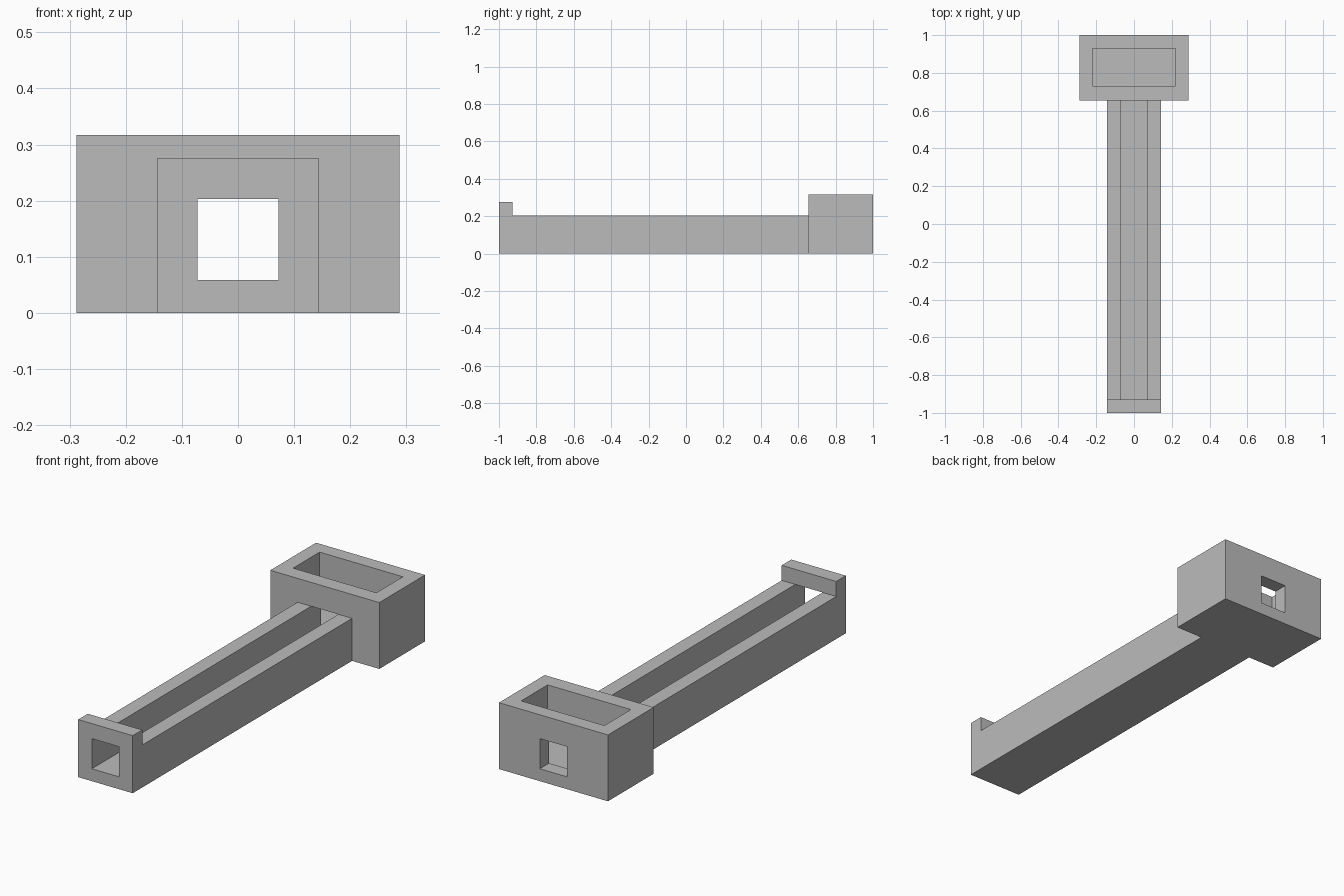
import bpy
import bmesh

if "Cube" in bpy.data.objects:
    bpy.data.objects.remove(bpy.data.objects["Cube"], do_unlink=True)

GREY = (0.5, 0.5, 0.5, 1.0)
grey = bpy.data.materials.new("plain_grey")
grey.use_nodes = True
grey.diffuse_color = GREY
grey.node_tree.nodes["Principled BSDF"].inputs["Base Color"].default_value = GREY


def side_extrusion(name, profile, half_width):
    """Extrude a (y, z) outline across x, centred on x = 0."""
    bm = bmesh.new()
    face = bm.faces.new([bm.verts.new((-half_width, y, z)) for y, z in profile])
    ext = bmesh.ops.extrude_face_region(bm, geom=[face])
    moved = [v for v in ext["geom"] if isinstance(v, bmesh.types.BMVert)]
    bmesh.ops.translate(bm, vec=(2 * half_width, 0, 0), verts=moved)
    bmesh.ops.recalc_face_normals(bm, faces=bm.faces)
    mesh = bpy.data.meshes.new(name)
    bm.to_mesh(mesh)
    bm.free()
    mesh.materials.append(grey)
    obj = bpy.data.objects.new(name, mesh)
    bpy.context.collection.objects.link(obj)
    return obj


def rect(y0, y1, z0, z1):
    return [(y0, z0), (y1, z0), (y1, z1), (y0, z1)]


def cut(body, cutter):
    mod = body.modifiers.new(cutter.name, "BOOLEAN")
    mod.operation = "DIFFERENCE"
    mod.solver = "EXACT"
    mod.object = cutter
    cutter.hide_render = True
    cutter.display_type = "WIRE"
    cutter.hide_set(True)


FLOOR, RAIL_TOP, BAR_TOP, BOX_TOP = 0.059, 0.203, 0.275, 0.317
BAR_BACK, BOX_FRONT = -0.928, 0.655
HOLE = 0.072

# Long channel with a raised crossbar at the front
channel = side_extrusion("channel", [
    (-1, 0), (BOX_FRONT, 0), (BOX_FRONT, RAIL_TOP),
    (BAR_BACK, RAIL_TOP), (BAR_BACK, BAR_TOP), (-1, BAR_TOP)], 2 * HOLE)

# Trough open at the top, running out through a square hole under the crossbar
trough = side_extrusion("trough_cutter", [
    (-1.1, FLOOR), (0.8, FLOOR), (0.8, 0.4),
    (BAR_BACK, 0.4), (BAR_BACK, RAIL_TOP), (-1.1, RAIL_TOP)], HOLE)
cut(channel, trough)

# Open-topped box at the back with a square passage front to back
box = side_extrusion("end_box", rect(BOX_FRONT, 1, 0, BOX_TOP), 0.288)
cut(box, side_extrusion("cavity_cutter", rect(0.73, 0.93, 0.05, 0.5), 0.22))
cut(box, side_extrusion("passage_cutter", rect(0.5, 1.1, FLOOR, RAIL_TOP), HOLE))
